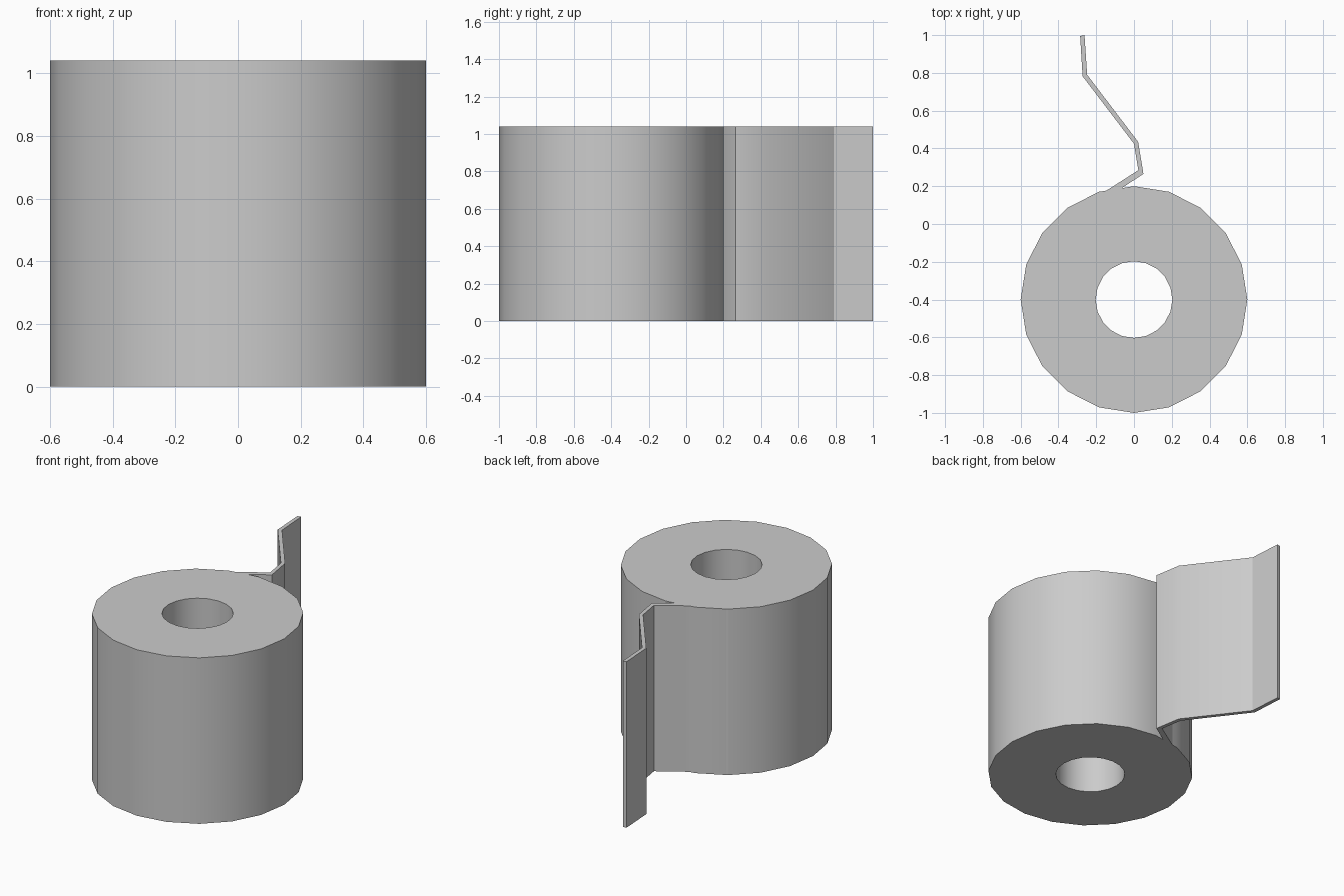
import bpy, bmesh
from math import cos, sin, tau, radians

if "Cube" in bpy.data.objects:
    bpy.data.objects.remove(bpy.data.objects["Cube"])

H = 1.04
CY = -0.4
R_OUT, R_IN, SIDES = 0.6, 0.203, 20


def ring(bm, r, z):
    return [bm.verts.new((r * cos(tau * i / SIDES), CY + r * sin(tau * i / SIDES), z))
            for i in range(SIDES)]


def finish(bm, name):
    bmesh.ops.recalc_face_normals(bm, faces=bm.faces)
    mesh = bpy.data.meshes.new(name)
    bm.to_mesh(mesh)
    bm.free()
    obj = bpy.data.objects.new(name, mesh)
    bpy.context.collection.objects.link(obj)
    bpy.ops.object.select_all(action='DESELECT')
    obj.select_set(True)
    bpy.context.view_layer.objects.active = obj
    bpy.ops.object.shade_smooth_by_angle(angle=radians(30))
    return obj


# Paper roll: a tube with a rectangular section
bm = bmesh.new()
loops = [ring(bm, R_OUT, 0), ring(bm, R_OUT, H), ring(bm, R_IN, H), ring(bm, R_IN, 0)]
for k in range(4):
    a, b = loops[k], loops[(k + 1) % 4]
    for i in range(SIDES):
        j = (i + 1) % SIDES
        bm.faces.new((a[i], a[j], b[j], b[i]))
finish(bm, "paper_roll")

# Loose sheet: pairs of edge points (left, right) peeling off the roll
pairs = [((-0.353, 0.086), (-0.35, 0.083)),
         ((-0.15, 0.175), (-0.185, 0.165)),
         ((-0.125, 0.19), (-0.065, 0.19)),
         ((0.023, 0.285), (0.05, 0.265)),
         ((0.0, 0.425), (0.022, 0.435)),
         ((-0.272, 0.782), (-0.248, 0.79)),
         ((-0.285, 0.995), (-0.262, 1.0))]
bm = bmesh.new()
low = [[bm.verts.new((x, y, 0)) for x, y in p] for p in pairs]
top = [[bm.verts.new((x, y, H)) for x, y in p] for p in pairs]
for i in range(len(pairs) - 1):
    (a, b), (c, d) = low[i], low[i + 1]
    (e, f), (g, h) = top[i], top[i + 1]
    for face in ((a, b, d, c), (e, f, h, g), (a, c, g, e), (b, d, h, f)):
        bm.faces.new(face)
for i in (0, -1):
    bm.faces.new((low[i][0], low[i][1], top[i][1], top[i][0]))
finish(bm, "loose_sheet")
